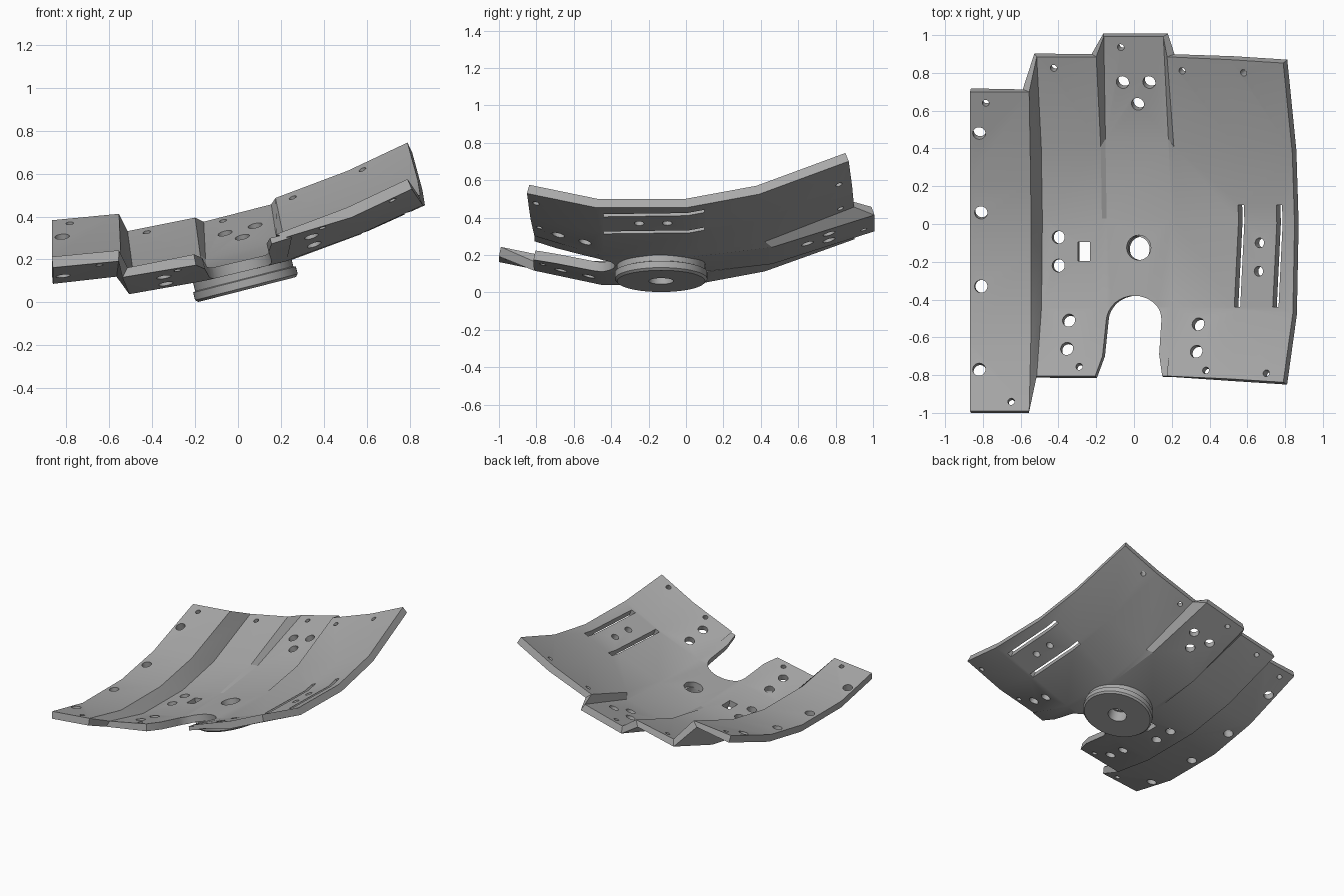
import bpy, bmesh, math
from mathutils import Vector
from mathutils.bvhtree import BVHTree

if "Cube" in bpy.data.objects:
    bpy.data.objects.remove(bpy.data.objects["Cube"])

grey = bpy.data.materials.new("plain grey metal")
grey.use_nodes = True
COLOUR = (0.4, 0.4, 0.4, 1)
grey.diffuse_color = COLOUR
grey.node_tree.nodes["Principled BSDF"].inputs["Base Color"].default_value = COLOUR

AXIS = Vector((-0.247, 0, 0.969))


def make_object(name, bm):
    bmesh.ops.recalc_face_normals(bm, faces=bm.faces)
    mesh = bpy.data.meshes.new(name)
    bm.to_mesh(mesh)
    bm.free()
    obj = bpy.data.objects.new(name, mesh)
    bpy.context.collection.objects.link(obj)
    mesh.materials.append(grey)
    return obj


def smooth(obj, degrees=25):
    bpy.ops.object.select_all(action="DESELECT")
    obj.select_set(True)
    bpy.context.view_layer.objects.active = obj
    bpy.ops.object.shade_smooth_by_angle(angle=math.radians(degrees))


# Bent sheet: stations run front to back, columns run across
STATIONS = (-0.805, -0.44, 0.03, 0.41, 0.885)
RISE = (0.075, 0, 0, 0.07, 0.245)
LEAN = (1, 0.15, 0, 0.2, 1)


def column(x, z, lean, shift):
    return [Vector((x + lean * l, y + shift, z + r))
            for y, r, l in zip(STATIONS, RISE, LEAN)]


def channel(x, z, back_x):
    # The sunken middle strip rises less and reaches further back
    pts = column(x, z, 0, 0)
    pts[3] = Vector((x + 0.4 * (back_x - x), 0.45, z + 0.045))
    pts[4] = Vector((back_x, 0.992, z + 0.22))
    return pts


columns = [
    column(-0.868, 0.138, 0, -0.185),
    column(-0.545, 0.168, -0.01, -0.185),
    column(-0.485, 0.087, -0.03, 0),
    column(-0.17, 0.150, -0.03, 0),
    channel(-0.145, 0.156, -0.16),
    channel(0.2, 0.237, 0.155),
    column(0.22, 0.242, -0.045, 0),
    column(0.56, 0.368, -0.05, -0.015),
    column(0.85, 0.50, -0.06, -0.033),
]
bm = bmesh.new()
grid = [[bm.verts.new(p) for p in col] for col in columns]
for a, b in zip(grid, grid[1:]):
    for i in range(len(STATIONS) - 1):
        bm.faces.new((a[i], b[i], b[i + 1], a[i + 1]))
bm.normal_update()
tree = BVHTree.FromBMesh(bm)
plate = make_object("bent_plate", bm)
if plate.data.polygons[0].normal.z < 0:
    plate.data.flip_normals()
solid = plate.modifiers.new("thickness", "SOLIDIFY")
solid.thickness = 0.052
solid.offset = -1

# Openings
cuts = bmesh.new()


def prism(outline, centre, normal, depth=0.1):
    turn = Vector((0, 0, 1)).rotation_difference(normal)
    rings = [[cuts.verts.new(centre + turn @ Vector((x, y, h))) for x, y in outline]
             for h in (-depth, depth)]
    n = len(outline)
    cuts.faces.new(rings[0][::-1])
    cuts.faces.new(rings[1])
    for i in range(n):
        j = (i + 1) % n
        cuts.faces.new((rings[0][i], rings[0][j], rings[1][j], rings[1][i]))


def punch(x, y, outline):
    hit, normal, _, _ = tree.ray_cast(Vector((x, y, 3)), Vector((0, 0, -1)))
    prism(outline, hit, normal if normal.z > 0 else -normal)


def circle(r, n=24):
    return [(r * math.cos(math.tau * i / n), r * math.sin(math.tau * i / n)) for i in range(n)]


def box(w, h, slant=0):
    return [(-w - slant, -h), (w - slant, -h), (w + slant, h), (-w + slant, h)]


HOLES = {
    0.034: [(-0.82, 0.48), (-0.81, 0.06), (-0.81, -0.33), (-0.82, -0.77),
            (-0.4, -0.07), (-0.4, -0.22), (-0.345, -0.51), (-0.355, -0.66),
            (-0.06, 0.75), (0.08, 0.75), (0.02, 0.635), (0.34, -0.53), (0.33, -0.675)],
    0.018: [(-0.785, 0.64), (-0.65, -0.94), (-0.425, 0.825), (-0.29, -0.755),
            (-0.07, 0.935), (0.255, 0.81), (0.58, 0.8), (0.38, -0.775), (0.7, -0.79)],
    0.026: [(0.665, -0.1), (0.66, -0.25)],
    0.066: [(0.025, -0.125)],
}
for radius, places in HOLES.items():
    for x, y in places:
        punch(x, y, circle(radius))
punch(-0.265, -0.145, box(0.033, 0.05))
for x in (0.56, 0.763):
    punch(x, -0.17, box(0.017, 0.27, 0.014))

# Rounded notch in the front edge
arc = [(0.15 * math.cos(a), 0.05 + 0.13 * math.sin(a))
       for a in (math.pi * (1 - i / 16) for i in range(17))]
notch = [(-0.24, -0.4), (-0.195, -0.25), (-0.16, -0.14)] + arc + [(0.147, -0.13), (0.17, -0.25), (0.185, -0.4)]
prism(notch, Vector((0.0, -0.56, 0.2)), AXIS, 0.2)

cutter = make_object("opening_cutter", cuts)
cutter.hide_render = True
cut = plate.modifiers.new("openings", "BOOLEAN")
cut.operation = "DIFFERENCE"
cut.solver = "EXACT"
cut.object = cutter
bpy.context.view_layer.objects.active = plate
for name in ("thickness", "openings"):
    bpy.ops.object.modifier_apply(modifier=name)
bpy.data.objects.remove(cutter)
smooth(plate)

# Stepped hub ring beneath the plate
profile = [(0.066, 0), (0.235, 0), (0.247, 0.012), (0.247, 0.048),
           (0.236, 0.052), (0.236, 0.094), (0.066, 0.094)]
bm = bmesh.new()
SIDES = 64
rings = [[bm.verts.new((x, y, h)) for x, y in circle(r, SIDES)] for r, h in profile]
for a, b in zip(rings, rings[1:] + rings[:1]):
    for i in range(SIDES):
        j = (i + 1) % SIDES
        bm.faces.new((a[i], a[j], b[j], b[i]))
hub = make_object("hub_ring", bm)
hub.rotation_euler = Vector((0, 0, 1)).rotation_difference(AXIS).to_euler()
hub.location = (0.042, -0.133, 0.06)
smooth(hub)
